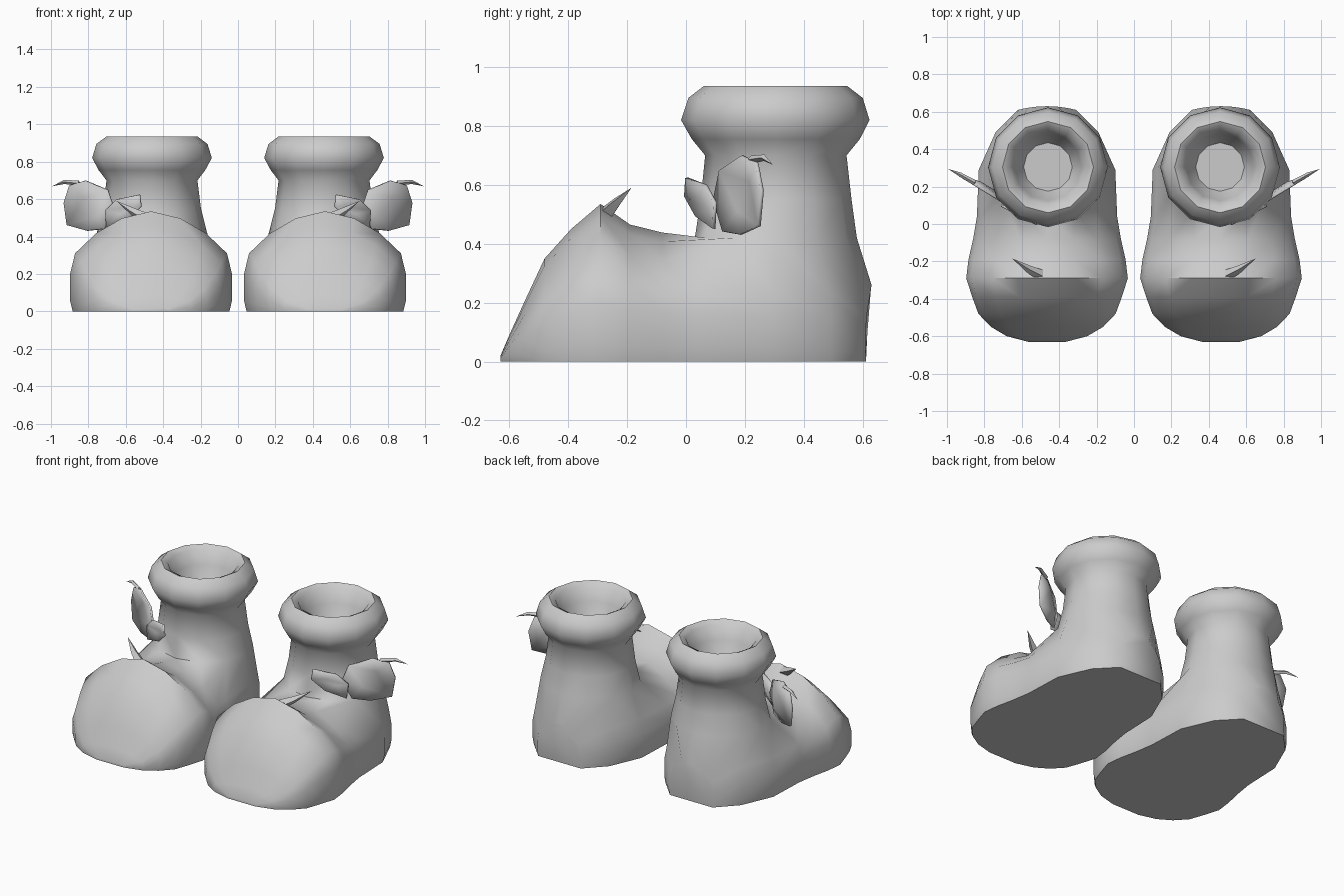
import bpy, bmesh, math
from mathutils import Vector

if "Cube" in bpy.data.objects:
    bpy.data.objects.remove(bpy.data.objects["Cube"])

grey = bpy.data.materials.new("plain grey")
grey.diffuse_color = (0.6, 0.6, 0.6, 1)
grey.use_nodes = True
grey.node_tree.nodes["Principled BSDF"].inputs["Base Color"].default_value = grey.diffuse_color
CX = 0.465  # centre line of one boot


def finish(name, bm, angle=50, thickness=0):
    """Turn a bmesh into a smooth-shaded object mirrored to the other foot."""
    bmesh.ops.recalc_face_normals(bm, faces=bm.faces)
    mesh = bpy.data.meshes.new(name)
    bm.to_mesh(mesh)
    bm.free()
    mesh.materials.append(grey)
    ob = bpy.data.objects.new(name, mesh)
    bpy.context.collection.objects.link(ob)
    bpy.ops.object.select_all(action='DESELECT')
    ob.select_set(True)
    bpy.context.view_layer.objects.active = ob
    bpy.ops.object.shade_smooth_by_angle(angle=math.radians(angle))
    if thickness:
        ob.modifiers.new("thickness", 'SOLIDIFY').thickness = thickness
    mirror = ob.modifiers.new("other_foot", 'MIRROR')
    mirror.use_mirror_merge = False
    return ob


# Foot: arched cross-sections (y, half width, height) from toe to heel
SECTIONS = [(-0.63, 0.10, 0.02), (-0.60, 0.215, 0.09), (-0.55, 0.30, 0.20),
            (-0.48, 0.367, 0.35), (-0.39, 0.40, 0.45), (-0.29, 0.432, 0.535),
            (-0.19, 0.42, 0.465), (-0.08, 0.395, 0.438), (0.04, 0.375, 0.42),
            (0.29, 0.365, 0.42), (0.49, 0.275, 0.40), (0.61, 0.155, 0.26)]
ARCH = [(0.97, 0), (1, 0.10), (1, 0.38), (0.94, 0.58), (0.68, 0.78), (0.36, 0.93), (0, 1)]
ARCH = [(-x, z) for x, z in ARCH] + [(x, z) for x, z in ARCH[-2::-1]]
N = len(ARCH)

bm = bmesh.new()
rows = []
for y, w, h in SECTIONS:
    row = []
    for px, pz in ARCH:
        bow = 0.02 * (1 - px * px) if y > 0.6 else 0
        row.append(bm.verts.new((CX + px * w, y + bow, pz * h)))
    rows.append(row)
FRONT = 8  # the section where the ankle opening starts
for i, (a, b) in enumerate(zip(rows, rows[1:])):
    for j in range(N):
        if i in (FRONT, FRONT + 1) and 4 <= j < 8:
            continue  # ankle opening
        k = (j + 1) % N
        bm.faces.new((a[j], a[k], b[k], b[j]))
for row in (rows[0], rows[-1]):
    bm.faces.new(row)

# Ankle: shape the opening into a twelve-sided ring, then loft the leg upwards
f, m, b = rows[FRONT:FRONT + 3]
ring = f[4:9] + [m[8]] + b[8:3:-1] + [m[4]]
ANGLES = [math.radians(-60 + 30 * i) for i in range(12)]


def ring_points(z, rx, front, back):
    mid, ry = (front + back) / 2, (back - front) / 2
    return [Vector((CX - 0.005 + rx * math.sin(t), mid - ry * math.cos(t), z)) for t in ANGLES]


for v, p in zip(ring, ring_points(0.42, 0.295, 0.03, 0.58)):
    v.co = p

# Leg, rolled cuff and hollow inside, bottom to top: z, x radius, front y, back y
LEG = [(0.55, 0.262, 0.05, 0.562), (0.70, 0.243, 0.065, 0.545), (0.755, 0.285, 0.02, 0.59),
       (0.82, 0.32, -0.017, 0.623), (0.895, 0.297, 0.008, 0.60), (0.935, 0.243, 0.06, 0.548),
       (0.915, 0.205, 0.10, 0.51), (0.83, 0.18, 0.125, 0.485), (0.74, 0.13, 0.175, 0.435)]
for level in LEG:
    upper = [bm.verts.new(p) for p in ring_points(*level)]
    for j in range(12):
        k = (j + 1) % 12
        bm.faces.new((ring[j], ring[k], upper[k], upper[j]))
    ring = upper
bm.faces.new(ring)
finish("boot", bm, 60)


def spike(name, path, radii):
    """Tapered four-sided curl along a short path, ending in a point."""
    bm = bmesh.new()
    path = [Vector(p) for p in path]
    axis = (path[-1] - path[0]).normalized()
    side = axis.cross(Vector((0, 0, 1))).normalized()
    up = side.cross(axis)
    rings = [[bm.verts.new(p + r * (side * math.cos(t) + up * math.sin(t)))
              for t in (0, math.pi / 2, math.pi, math.pi * 1.5)] for p, r in zip(path, radii)]
    for a, b in zip(rings, rings[1:]):
        for j in range(4):
            bm.faces.new((a[j], a[j - 1], b[j - 1], b[j]))
    bm.faces.new(rings[0])
    tip = bm.verts.new(path[-1])
    for j in range(4):
        bm.faces.new((rings[-1][j], rings[-1][j - 1], tip))
    return finish(name, bm)


def leaf(name, origin, direction, outline, vein, cup):
    """Cupped leaf in an upright plane; points are (along, up), the vein is pushed back."""
    bm = bmesh.new()
    along = Vector(direction).normalized()
    normal = along.cross(Vector((0, 0, 1)))

    def place(s, z, push=0):
        return bm.verts.new(Vector(origin) + along * s + Vector((0, 0, z)) - normal * push)

    edge = [place(*p) for p in outline]
    centre = [place(*p, cup) for p in vein]
    # each edge point joins the nearest vein point
    near = [min(centre, key=lambda c: (c.co - e.co).length) for e in edge]
    for i, e in enumerate(edge):
        k = (i + 1) % len(edge)
        face = [e, edge[k], near[k]] + ([near[i]] if near[i] != near[k] else [])
        bm.faces.new(face)
    return finish(name, bm, 40, 0.012)


# Leaf pair on the outer ankle, the curled leaf tip, and the toe thorn
leaf("large_leaf", (0.66, 0.10, 0.43), (0.27, 0.165, 0),
     [(0.06, 0.01), (0.0, 0.12), (0.04, 0.22), (0.18, 0.27), (0.28, 0.245),
      (0.315, 0.15), (0.295, 0.03), (0.17, 0.0)], [(0.12, 0.08), (0.20, 0.18)], 0.025)
leaf("small_leaf", (0.70, 0.10, 0.45), (-0.19, -0.10, 0),
     [(0.0, 0.0), (-0.01, 0.09), (0.06, 0.15), (0.20, 0.175), (0.21, 0.11), (0.13, 0.04)],
     [(0.07, 0.07), (0.13, 0.11)], -0.02)
spike("leaf_curl", [(0.85, 0.22, 0.685), (0.93, 0.265, 0.692), (0.995, 0.295, 0.668)], (0.014, 0.011))
spike("toe_thorn", [(0.50, -0.272, 0.50), (0.565, -0.24, 0.535), (0.65, -0.185, 0.59)], (0.03, 0.02))
